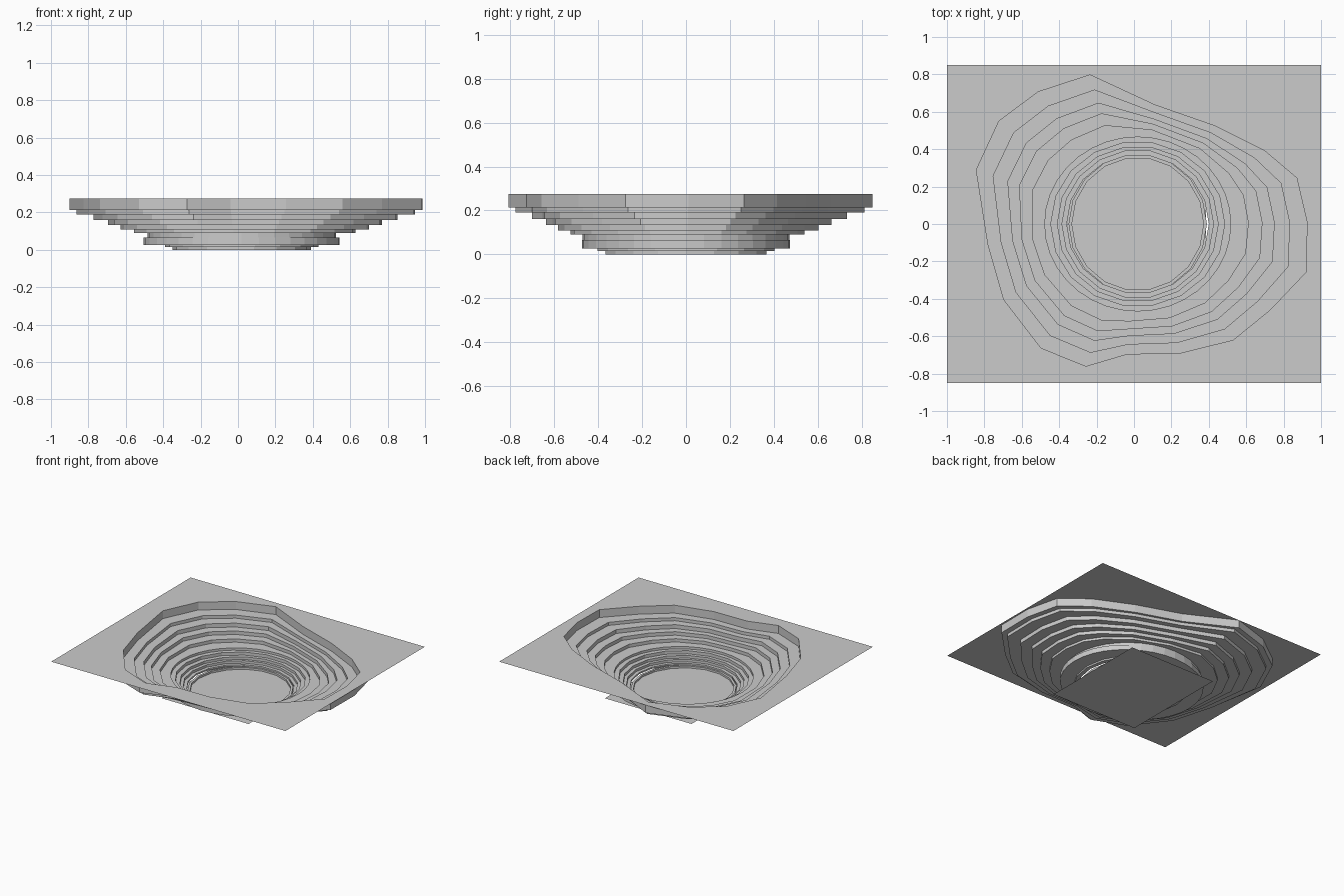
import bpy, bmesh, math

if "Cube" in bpy.data.objects:
    bpy.data.objects.remove(bpy.data.objects["Cube"])

# Irregular outline of the upper terrace, blended towards a circle lower down
OUTLINE = [(-.235, .797), (-.513, .706), (-.722, .55), (-.843, .289), (-.78, -.11),
           (-.695, -.406), (-.497, -.663), (-.257, -.76), (-.037, -.695), (.246, -.69),
           (.53, -.62), (.727, -.46), (.92, -.257), (.925, .01), (.87, .246),
           (.70, .39), (.433, .524), (.112, .636)]
CX, CY = 0.02, 0.0


def blended(w):
    """Outline blended with the shaft circle; w = 0 circle, 1 outline."""
    pts = []
    for x, y in OUTLINE:
        a = math.atan2(y - CY, x - CX)
        cx, cy = CX + .497 * math.cos(a), CY + .467 * math.sin(a)
        pts.append((cx + (x - cx) * w, cy + (y - cy) * w))
    return pts


def circle(rx, ry, n=18):
    return [(CX + rx * math.cos(math.tau * i / n), CY + ry * math.sin(math.tau * i / n))
            for i in range(n)]


def rect(x0, x1, y0, y1):
    return [(x0, y0), (x1, y0), (x1, y1), (x0, y1)]


def finish(bm, name):
    me = bpy.data.meshes.new(name)
    bm.to_mesh(me)
    bm.free()
    ob = bpy.data.objects.new(name, me)
    bpy.context.collection.objects.link(ob)
    return ob


def loop(bm, pts, z):
    vs = [bm.verts.new((x, y, z)) for x, y in pts]
    return vs, [bm.edges.new((vs[i - 1], vs[i])) for i in range(len(vs))]


def slab(name, outer, inner, z_top, z_bottom=None):
    """Flat ring between two outlines; closed and thick if z_bottom is given."""
    bm = bmesh.new()
    rings = []
    heights = [z_top] if z_bottom is None else [z_top, z_bottom]
    for k, z in enumerate(heights):
        vo, eo = loop(bm, outer, z)
        vi, ei = loop(bm, inner, z)
        bmesh.ops.triangle_fill(bm, edges=eo + ei, use_beauty=True, use_dissolve=False,
                                normal=(0, 0, 1 if k == 0 else -1))
        rings.append((vo, vi))
    if z_bottom is not None:
        for a, b in zip(rings[0], rings[1]):
            for i in range(len(a)):
                bm.faces.new((a[i - 1], a[i], b[i], b[i - 1]))
        bmesh.ops.recalc_face_normals(bm, faces=bm.faces)
    return finish(bm, name)


# Terraces from the rim down: outer outline, inner outline, top, bottom
terraces = [
    (blended(1.15), blended(1.0), .275, .214),
    (blended(1.05), blended(.77), .214, .190),
    (blended(.82), blended(.57), .190, .160),
    (blended(.62), blended(.41), .160, .133),
    (blended(.45), blended(.23), .133, .108),
    (blended(.27), circle(.497, .465, 36), .108, .090),
    (circle(.503, .472, 36), circle(.465, .44), .090, .066),
    (circle(.524, .474, 36), circle(.43, .415), .066, .046),
    (circle(.524, .474, 36), circle(.405, .395), .046, .027),
    (circle(.41, .41), circle(.38, .37), .027, .015),
    (circle(.37, .372), circle(.352, .355), .015, 0),
]
for i, (outer, inner, zt, zb) in enumerate(terraces):
    slab(f"terrace_{i}", outer, inner, zt, zb)

# Ground sheet around the pit
slab("ground_sheet", rect(-1, 1, -.85, .85), blended(1.15), .275)

# Flat pit floor
bm = bmesh.new()
bm.faces.new(loop(bm, rect(-.355, .385, -.42, .44), 0)[0])
finish(bm, "pit_floor")
